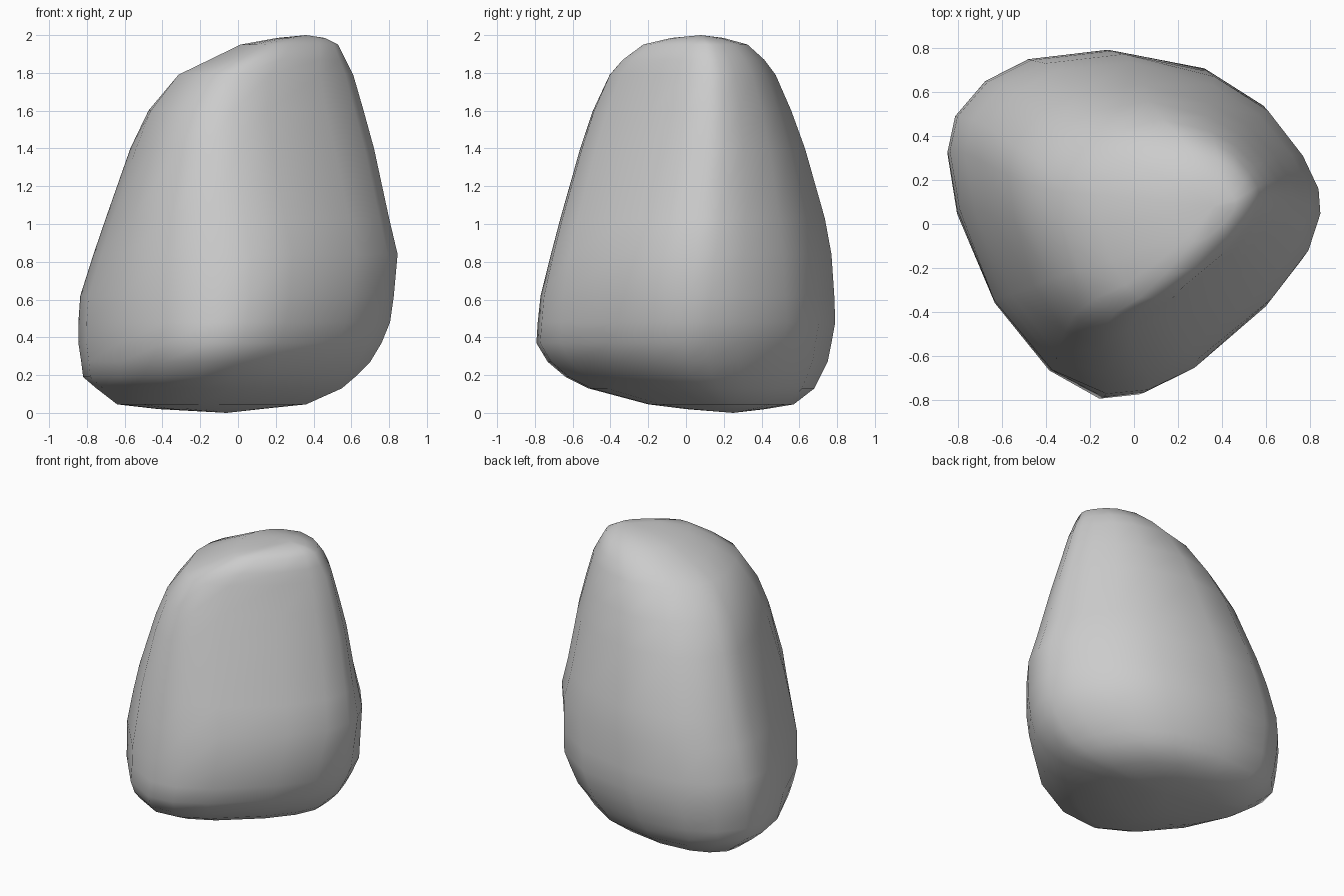
import bpy, bmesh

if "Cube" in bpy.data.objects:
    bpy.data.objects.remove(bpy.data.objects["Cube"])

# Plan outline of the boulder at its widest (counter-clockwise, x/y)
OUTLINE = [(-.12, -.79), (.07, -.77), (.28, -.66), (.60, -.38), (.77, -.17), (.845, 0),
           (.83, .12), (.75, .28), (.58, .50), (.33, .67), (-.10, .795), (-.47, .75),
           (-.67, .65), (-.81, .49), (-.845, .33), (-.80, .06), (-.62, -.35), (-.36, -.66)]

# Level sections: z, x min, x max, y min, y max
LEVELS = [(.02, -.42, .12, .00, .42), (.045, -.64, .36, -.20, .57),
          (.13, -.75, .55, -.52, .68), (.19, -.82, .62, -.64, .71),
          (.27, -.83, .70, -.735, .75), (.37, -.845, .76, -.795, .77),
          (.48, -.845, .805, -.785, .79), (.62, -.835, .825, -.77, .785),
          (.84, -.765, .845, -.715, .77), (1.03, -.70, .80, -.665, .735),
          (1.40, -.57, .72, -.56, .63), (1.60, -.49, .665, -.495, .56),
          (1.79, -.34, .61, -.41, .48), (1.87, -.17, .57, -.34, .42),
          (1.95, .00, .53, -.23, .33), (1.985, .20, .46, -.08, .20)]


def ramp(z, a, b):
    return min(1, max(0, (z - a) / (b - a)))


def section(bm, z, x0, x1, y0, y1):
    """Fit the outline to a level, twisting and filling its corners by height."""
    t = ramp(z, .7, 1.8)
    low, high = 1 - ramp(z, .5, 1.0), ramp(z, 1.4, 1.85)
    mid = ramp(z, .4, .8) * (1 - ramp(z, 1.1, 1.7))
    ring = []
    for x, y in OUTLINE:
        u, v = x / .845, y / .793
        uu = u + t * (1 - u * u) * (-.12 + .22 * v)
        vv = v + t * (1 - v * v) * .2 * u
        # Bulge or flatten each of the four diagonal sides
        if u > 0:
            c = .17 * low if v > 0 else .18 * t + .12 * mid
        else:
            c = -.15 * high if v > 0 else -.08 * high + .18 * mid
        k = 1 + c * abs(u * v)
        uu, vv = (max(-1, min(1, w * k)) for w in (uu, vv))
        ring.append(bm.verts.new(((x0 + x1) / 2 + uu * (x1 - x0) / 2,
                                  (y0 + y1) / 2 + vv * (y1 - y0) / 2, z)))
    return ring


# Boulder: lofted sections closed by a fan at each end
bm = bmesh.new()
rings = [section(bm, *level) for level in LEVELS]
bottom = bm.verts.new((-.06, .25, 0))
top = bm.verts.new((.36, .08, 2))
n = len(OUTLINE)
for i in range(n):
    j = (i + 1) % n
    for a, b in zip(rings, rings[1:]):
        bm.faces.new((a[i], a[j], b[j], b[i]))
    bm.faces.new((bottom, rings[0][j], rings[0][i]))
    bm.faces.new((rings[-1][i], rings[-1][j], top))
bmesh.ops.recalc_face_normals(bm, faces=bm.faces)
for f in bm.faces:
    f.smooth = True

mesh = bpy.data.meshes.new("boulder")
bm.to_mesh(mesh)
bm.free()
bpy.context.collection.objects.link(bpy.data.objects.new("boulder", mesh))
